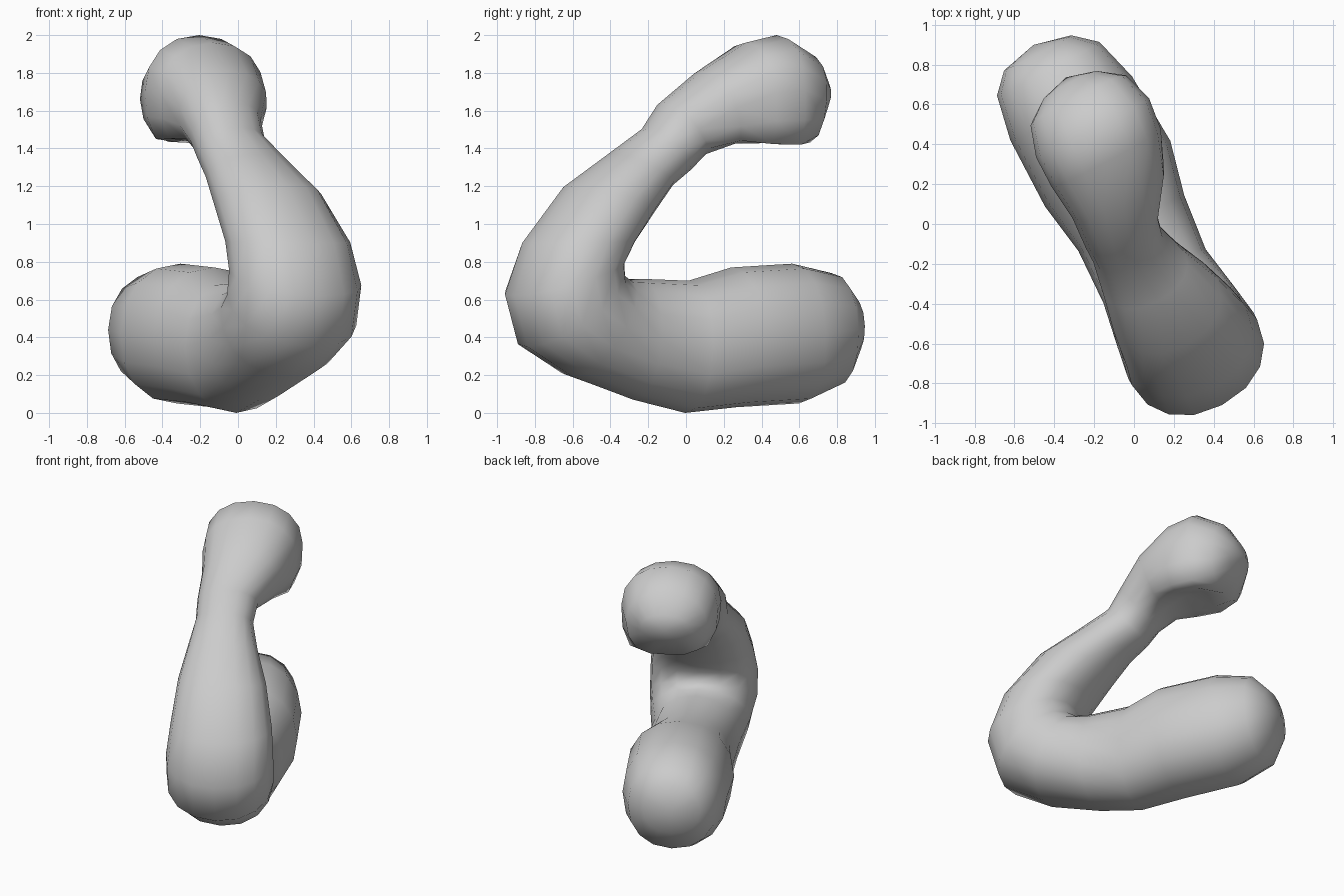
import bpy, bmesh, math
from mathutils import Vector

if "Cube" in bpy.data.objects:
    bpy.data.objects.remove(bpy.data.objects["Cube"])

SIDES = 16
ALONG = Vector((-0.464, 0.886, 0))   # horizontal direction of the bend plane
ACROSS = Vector((0.886, 0.464, 0))   # sideways, perpendicular to the bend plane
UP = Vector((0, 0, 1))


def place(s, z, p):
    return ALONG * s + ACROSS * p + UP * z


# Each ring: outer edge (s, z), inner edge (s, z), half width, sideways shift, fist shaping
rings = [
    # rounded shoulder end and upper arm
    (.99, .29, .98, .63, .19, -.03, 0), (.90, .14, .88, .74, .29, -.02, 0),
    (.68, .05, .64, .79, .345, -.01, 0), (.3, .03, .27, .77, .355, 0, 0),
    (0, 0, .02, .70, .30, -.01, 0), (-.3, .07, -.26, .71, .29, -.03, 0),
    # elbow
    (-.66, .19, -.36, .71, .33, -.03, 0), (-.93, .35, -.41, .74, .355, -.03, 0),
    (-1.01, .62, -.41, .81, .355, -.03, 0),
    # forearm and wrist
    (-.91, .90, -.34, .91, .335, -.03, 0), (-.66, 1.20, -.2, 1.07, .29, -.05, 0),
    (-.4, 1.37, -.08, 1.20, .23, -.07, 0), (-.19, 1.51, .04, 1.28, .19, -.08, 0),
    (-.1, 1.64, .12, 1.36, .2, -.07, 0),
    # closed hand
    (.10, 1.81, .24, 1.42, .26, 0, .4), (.34, 1.96, .38, 1.43, .31, .03, 1),
    (.52, 2.0, .53, 1.42, .32, .04, 1), (.70, 1.90, .66, 1.42, .27, .04, .2),
    (.78, 1.77, .74, 1.56, .16, .04, 0),
]


def soft(v, power=.92):
    return math.copysign(abs(v) ** power, v)


bm = bmesh.new()
loops = []
for so, zo, si, zi, w, shift, fist in rings:
    outer, inner = place(so, zo, shift), place(si, zi, shift)
    mid, half = (outer + inner) / 2, (outer - inner) / 2
    loop = []
    for i in range(SIDES):
        a = math.tau * i / SIDES
        c, s = math.cos(a), math.sin(a)
        co = mid + half * soft(c) + ACROSS * (w * soft(s))
        if c < -.01:
            # fist underside: hollow palm between two lower corners
            corner = (2 * s * c) ** 2 * fist
            co += UP * (.05 * fist * (-c) ** 12)
            co -= UP * corner * (.08 if s > 0 else .05)
            co += ACROSS * corner * (.03 if s > 0 else -.02)
        loop.append(bm.verts.new(co))
    loops.append(loop)

for a, b in zip(loops, loops[1:]):
    for i in range(SIDES):
        j = (i + 1) % SIDES
        bm.faces.new((a[i], a[j], b[j], b[i]))

# Close the two ends with a rounded tip
for loop, tip in ((loops[0], place(1.03, .46, -.03)), (loops[-1], place(.81, 1.67, .04))):
    v = bm.verts.new(tip)
    for i in range(SIDES):
        bm.faces.new((loop[i], loop[(i + 1) % SIDES], v))

bmesh.ops.recalc_face_normals(bm, faces=bm.faces)
for f in bm.faces:
    f.smooth = True
mesh = bpy.data.meshes.new("bent_arm")
bm.to_mesh(mesh)
bm.free()
arm = bpy.data.objects.new("bent_arm", mesh)
bpy.context.collection.objects.link(arm)
